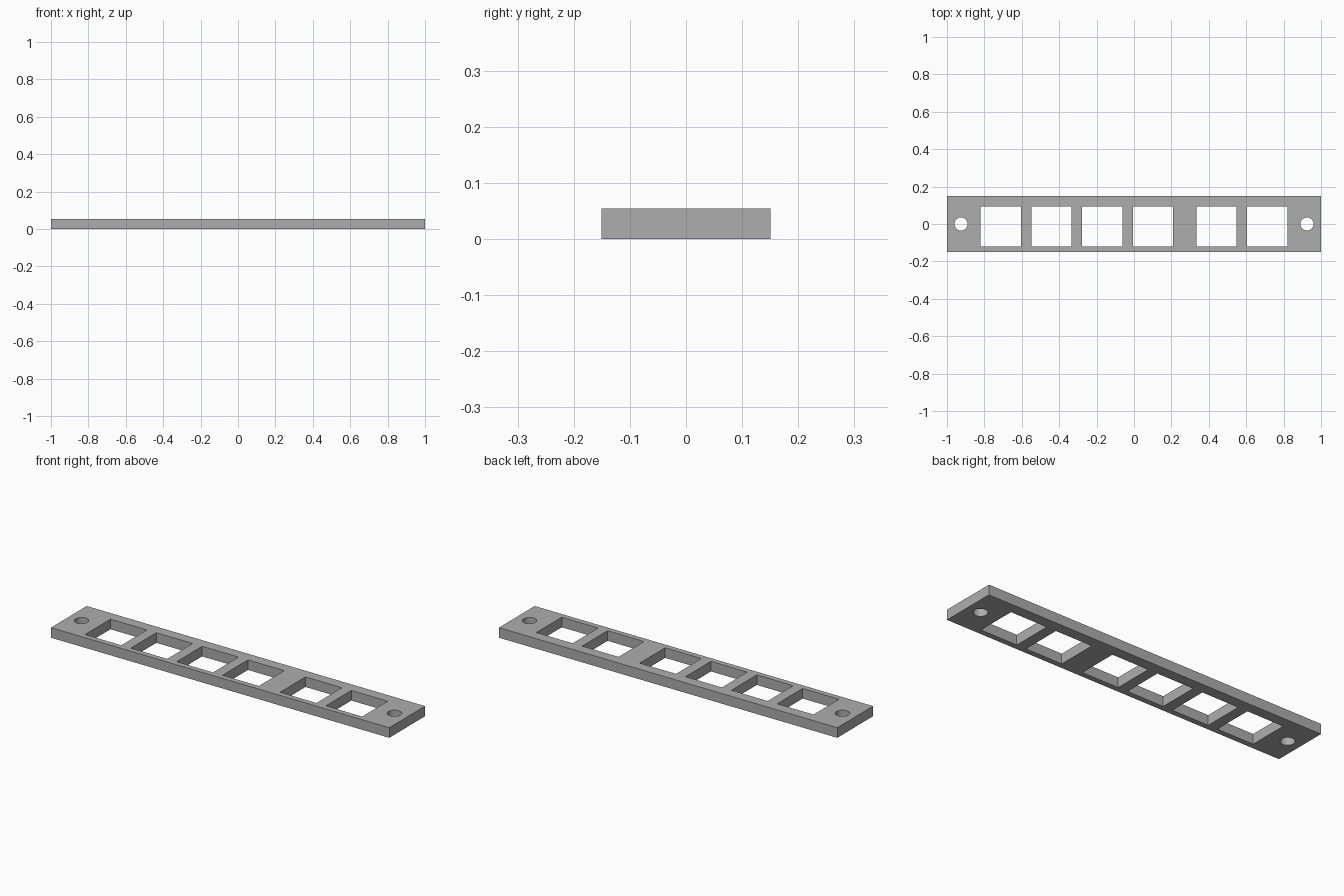
import bpy
import math

LENGTH, DEPTH, HEIGHT = 2.0, 0.302, 0.054
WINDOW, WINDOW_Y = 0.215, -0.014
WINDOW_XS = (-0.712, -0.441, -0.17, 0.101, 0.441, 0.712)
HOLE_X, HOLE_RADIUS = 0.925, 0.035

if "Cube" in bpy.data.objects:
    bpy.data.objects.remove(bpy.data.objects["Cube"])

# Plain grey material
grey = bpy.data.materials.new("plain_grey")
grey.use_nodes = True
colour = (0.42, 0.42, 0.42, 1)
grey.diffuse_color = colour
grey.node_tree.nodes["Principled BSDF"].inputs["Base Color"].default_value = colour


def box(name, x, y, size):
    bpy.ops.mesh.primitive_cube_add(size=1, location=(x, y, HEIGHT / 2))
    obj = bpy.context.object
    obj.name = name
    obj.scale = size
    bpy.ops.object.transform_apply(location=False, rotation=False, scale=True)
    return obj


# Flat mounting bar
bar = box("mounting_bar", 0, 0, (LENGTH, DEPTH, HEIGHT))
bar.data.materials.append(grey)

# Cutters: six square windows, with a wider gap after the fourth
cutters = [box("window_cutter", x, WINDOW_Y, (WINDOW, WINDOW, HEIGHT * 3))
           for x in WINDOW_XS]

# Cutters: one round screw hole at each end
for side in (-1, 1):
    bpy.ops.mesh.primitive_cylinder_add(
        vertices=48, radius=HOLE_RADIUS, depth=HEIGHT * 3,
        location=(side * HOLE_X, 0, HEIGHT / 2))
    bpy.context.object.name = "screw_hole_cutter"
    cutters.append(bpy.context.object)

# Cut every opening, then discard the cutters
bpy.ops.object.select_all(action="DESELECT")
bar.select_set(True)
bpy.context.view_layer.objects.active = bar
for cutter in cutters:
    cutter.hide_render = True
    cut = bar.modifiers.new("opening", "BOOLEAN")
    cut.operation = "DIFFERENCE"
    cut.solver = "EXACT"
    cut.object = cutter
    bpy.ops.object.modifier_apply(modifier=cut.name)
    bpy.data.objects.remove(cutter)

# Smooth hole walls, crisp edges
bpy.ops.object.shade_smooth_by_angle(angle=math.radians(30))
